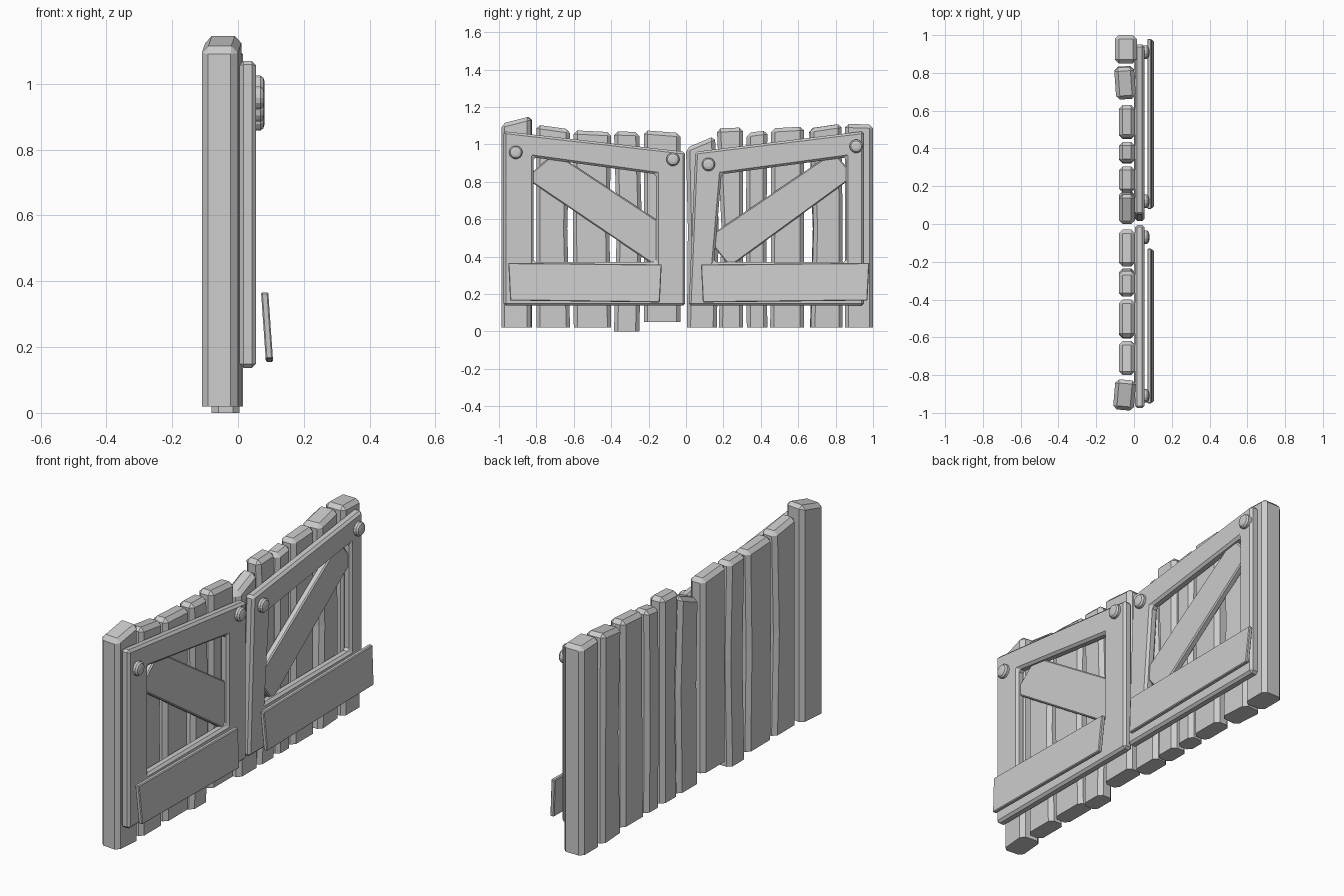
import bpy, bmesh, math
from mathutils import Matrix, Vector

if "Cube" in bpy.data.objects:
    bpy.data.objects.remove(bpy.data.objects["Cube"])


def finish(bm, name, bevel=0.0, skip_bottom=False):
    """Chamfer the sharp edges and turn the bmesh into an object."""
    bmesh.ops.recalc_face_normals(bm, faces=bm.faces)
    if bevel:
        zmin = min(v.co.z for v in bm.verts)
        edges = [e for e in bm.edges
                 if e.calc_face_angle(0) > 0.5
                 and not (skip_bottom and all(v.co.z < zmin + 1e-4 for v in e.verts))]
        bmesh.ops.bevel(bm, geom=edges, offset=bevel, segments=1,
                        affect='EDGES', clamp_overlap=True)
    me = bpy.data.meshes.new(name)
    bm.to_mesh(me)
    bm.free()
    ob = bpy.data.objects.new(name, me)
    bpy.context.collection.objects.link(ob)
    return ob


def loft(rings):
    """Closed solid through rings of equal length."""
    bm = bmesh.new()
    vs = [[bm.verts.new(p) for p in r] for r in rings]
    n = len(vs[0])
    for a, b in zip(vs, vs[1:]):
        for i in range(n):
            j = (i + 1) % n
            bm.faces.new((a[i], a[j], b[j], b[i]))
    bm.faces.new(vs[0])
    bm.faces.new(vs[-1])
    return bm


def slab(name, pts, x0, x1, bevel, lean=0.0):
    """Flat board from a (y, z) outline; lean pushes the lower edge outward."""
    top = max(z for _, z in pts)
    ring = lambda x: [(x + lean * (top - z), y, z) for y, z in pts]
    return finish(loft([ring(x0), ring(x1)]), name, bevel)


def plank(name, bot, mid, top, zb, zl, zr, x0=-0.08, x1=0.005, turn=0):
    """Rough plank: y spans at bottom, middle and top, with a sloped top."""
    def ring(span, za, zc):
        a, b = span
        return [(x0, a, za), (x1, a, za), (x1, b, zc), (x0, b, zc)]
    bm = loft([ring(bot, zb, zb), ring(mid, 0.55, 0.55), ring(top, zl, zr)])
    c = Vector(((x0 + x1) / 2, sum(bot) / 2, 0))
    bmesh.ops.rotate(bm, verts=bm.verts, cent=c,
                     matrix=Matrix.Rotation(math.radians(turn), 3, 'Z'))
    return finish(bm, name, 0.02, True)


def frame(name, outer, inner, x0=0.005, x1=0.055):
    """Four-sided frame with an opening."""
    bm = bmesh.new()
    o, i, O, I = [[bm.verts.new((x, y, z)) for y, z in pts]
                  for x, pts in ((x0, outer), (x0, inner), (x1, outer), (x1, inner))]
    for a in range(4):
        b = (a + 1) % 4
        for p, q in ((o, i), (O, I), (o, O), (i, I)):
            bm.faces.new((p[a], p[b], q[b], q[a]))
    return finish(bm, name, 0.012)


def bolt(name, y, z):
    """Domed bolt head facing +x."""
    prof = [(0.045, 0.036), (0.068, 0.036), (0.077, 0.029), (0.081, 0.016)]
    n = 14
    rings = [[(x, y + r * math.cos(2 * math.pi * k / n), z + r * math.sin(2 * math.pi * k / n))
              for k in range(n)] for x, r in prof]
    return finish(loft(rings), name)


# Upright planks
planks = [
    ((-0.985, -0.825), (-0.985, -0.825), (-0.985, -0.825), 0.02, 1.11, 1.15, -0.105, 0.005, -5),
    ((-0.80, -0.62), (-0.80, -0.635), (-0.80, -0.62), 0.02, 1.105, 1.08),
    ((-0.60, -0.40), (-0.605, -0.41), (-0.60, -0.40), 0.02, 1.075, 1.065),
    ((-0.385, -0.25), (-0.37, -0.235), (-0.385, -0.25), 0.0, 1.07, 1.065),
    ((-0.225, -0.03), (-0.225, -0.03), (-0.225, -0.03), 0.05, 1.075, 1.06),
    ((0.005, 0.165), (0.01, 0.175), (0.0, 0.155), 0.02, 0.98, 1.045),
    ((0.175, 0.305), (0.19, 0.305), (0.165, 0.305), 0.02, 1.085, 1.09),
    ((0.325, 0.435), (0.32, 0.43), (0.325, 0.435), 0.02, 1.06, 1.075),
    ((0.45, 0.63), (0.455, 0.63), (0.455, 0.63), 0.02, 1.085, 1.095),
    ((0.665, 0.835), (0.68, 0.835), (0.66, 0.83), 0.02, 1.085, 1.11, -0.1, 0.005, 4),
    ((0.85, 1.0), (0.85, 1.0), (0.85, 1.0), 0.02, 1.11, 1.105, -0.1, 0.015),
]
for k, p in enumerate(planks):
    plank(f"plank_{k + 1}", *p)

# Front frames
frame("frame_left",
      [(-0.975, 0.137), (-0.005, 0.137), (-0.005, 0.96), (-0.975, 1.07)],
      [(-0.815, 0.37), (-0.16, 0.37), (-0.16, 0.84), (-0.815, 0.93)])
frame("frame_right",
      [(0.015, 0.137), (0.95, 0.137), (0.95, 1.07), (0.05, 0.96)],
      [(0.15, 0.37), (0.855, 0.37), (0.855, 0.93), (0.19, 0.84)])

# Diagonal braces, tucked behind the frame edges
slab("brace_left", [(-0.86, 0.82), (-0.12, 0.32), (-0.12, 0.572), (-0.70, 0.955)],
     0.0, 0.035, 0.006)
slab("brace_right", [(0.9, 0.83), (0.235, 0.345), (0.11, 0.50), (0.79, 0.96)],
     0.0, 0.035, 0.006)

# Leaning lower boards
slab("lower_board_left", [(-0.94, 0.165), (-0.14, 0.155), (-0.13, 0.358), (-0.95, 0.366)],
     0.07, 0.092, 0.004, 0.07)
slab("lower_board_right", [(0.09, 0.155), (0.97, 0.165), (0.98, 0.366), (0.08, 0.358)],
     0.07, 0.092, 0.004, 0.07)

# Bolt heads
for k, (y, z) in enumerate([(-0.91, 0.957), (-0.07, 0.92), (0.12, 0.893), (0.91, 0.99)]):
    bolt(f"bolt_{k + 1}", y, z)
